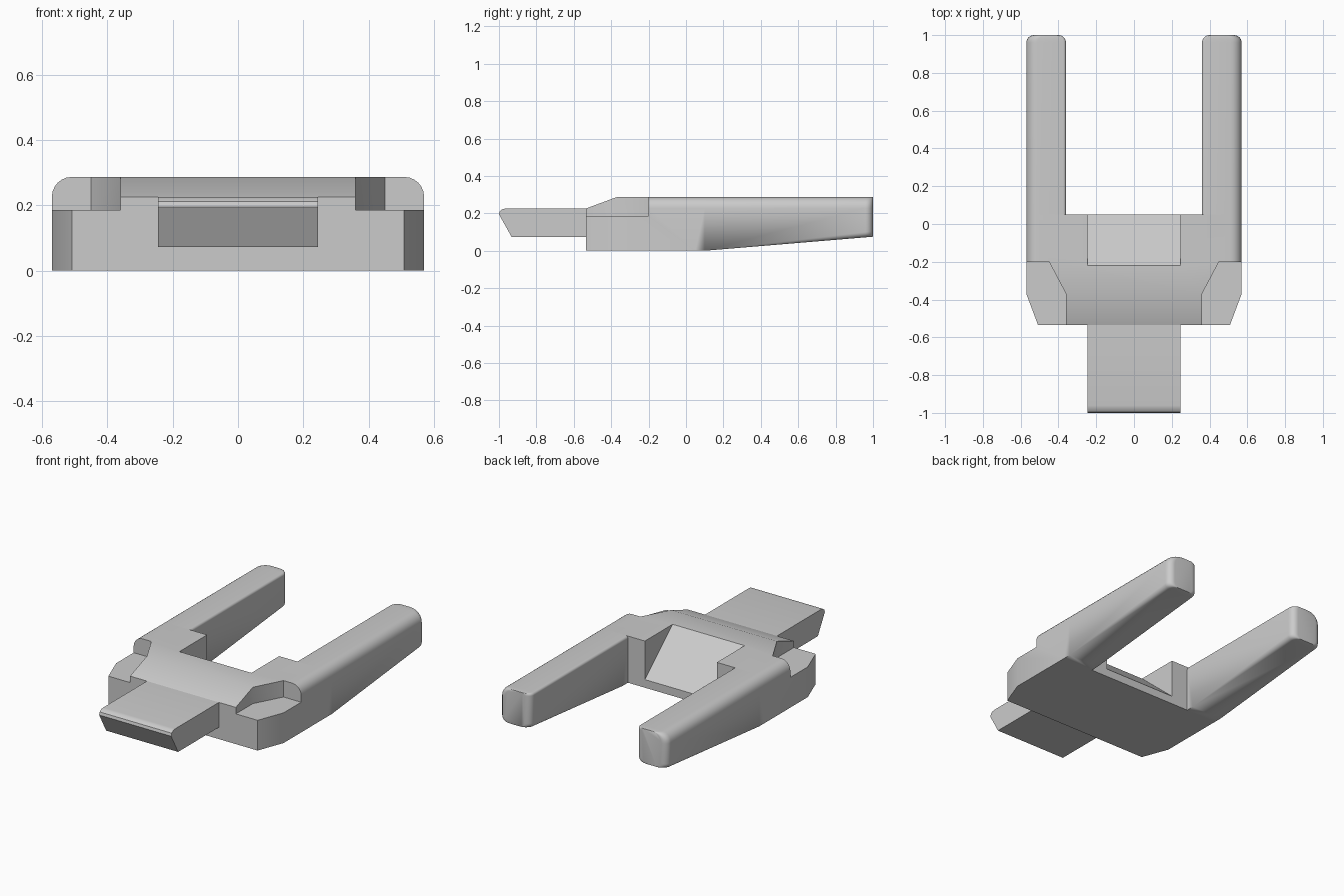
import bpy, bmesh
from math import sin, cos, pi, radians

if "Cube" in bpy.data.objects:
    bpy.data.objects.remove(bpy.data.objects["Cube"])


def finish(name, bm):
    bmesh.ops.remove_doubles(bm, verts=bm.verts, dist=1e-4)
    bmesh.ops.recalc_face_normals(bm, faces=bm.faces)
    me = bpy.data.meshes.new(name)
    bm.to_mesh(me)
    bm.free()
    ob = bpy.data.objects.new(name, me)
    bpy.context.collection.objects.link(ob)
    return ob


def loft(name, rings):
    bm = bmesh.new()
    loops = [[bm.verts.new(p) for p in r] for r in rings]
    n = len(loops[0])
    for a, b in zip(loops, loops[1:]):
        for i in range(n):
            j = (i + 1) % n
            bm.faces.new((a[i], a[j], b[j], b[i]))
    bm.faces.new(loops[0])
    bm.faces.new(loops[-1])
    return finish(name, bm)


def prism(name, pts, axis, lo, hi):
    place = {'x': lambda p, t: (t, p[0], p[1]),
             'y': lambda p, t: (p[0], t, p[1]),
             'z': lambda p, t: (p[0], p[1], t)}[axis]
    return loft(name, [[place(p, t) for p in pts] for t in (lo, hi)])


def section(x0, x1, z0, z1, radii, seg=6):
    # rounded rectangle; radii: bottom-left, bottom-right, top-right, top-left
    corners = [(x0, z0, 1, 1), (x1, z0, -1, 1), (x1, z1, -1, -1), (x0, z1, 1, -1)]
    pts = []
    for k, ((x, z, sx, sz), r) in enumerate(zip(corners, radii)):
        for i in range(seg + 1):
            a = pi + k * pi / 2 + i / seg * pi / 2
            pts.append((x + sx * r + r * cos(a), z + sz * r + r * sin(a)))
    return pts


def apply_mod(ob, mod):
    bpy.context.view_layer.objects.active = ob
    bpy.ops.object.modifier_apply(modifier=mod.name)


def cut(ob, cutter):
    mod = ob.modifiers.new("cut", 'BOOLEAN')
    mod.operation = 'DIFFERENCE'
    mod.solver = 'EXACT'
    mod.object = cutter
    apply_mod(ob, mod)
    bpy.data.objects.remove(cutter)


FRONT, BACK, TOP, OUT, IN = -0.535, 0.05, 0.287, 0.57, 0.36

# base block with rounded upper sides
body_pts = section(-OUT, OUT, 0, TOP, (0, 0, 0.06, 0.06))
body = loft("base_block", [[(x, y, z) for x, z in body_pts] for y in (FRONT, BACK)])

# sloping front of the top
cut(body, prism("slope_cutter", [(-0.37, TOP), (FRONT, 0.226), (-0.7, 0.163),
                                 (-0.7, 0.5), (-0.37, 0.5)], 'x', -1, 1))
# corner notches and chamfers
for s in (1, -1):
    notch = [(IN, -0.7), (IN, -0.37), (0.45, -0.2), (0.7, -0.2), (0.7, -0.7)]
    cut(body, prism("notch_cutter", [(s * x, y) for x, y in notch], 'z', 0.186, 0.5))
    chamfer = [(OUT, -0.37), (0.508, FRONT), (0.447, -0.70), (0.8, -0.7), (0.8, -0.37)]
    cut(body, prism("chamfer_cutter", [(s * x, y) for x, y in chamfer], 'z', -0.2, 0.5))
# ramped recess in the back
cut(body, prism("recess_cutter", [(-0.22, TOP), (BACK, 0.05), (0.2, 0.05),
                                  (0.2, 0.5), (-0.22, 0.5)], 'x', -0.245, 0.245))

# front tongue
tongue = prism("front_tongue", [(FRONT, 0.073), (-0.932, 0.073), (-1, 0.195), (-0.995, 0.212),
                                (-0.98, 0.223), (-0.96, 0.226), (FRONT, 0.226)],
               'x', -0.245, 0.245)

# fork arms: tapered underside, rounded tip
rings = []
END = 0.04
tips = [(1 - END + END * sin(i * pi / 12), END * (1 - cos(i * pi / 12))) for i in range(7)]
for y, inset in [(BACK, 0), (0.1, 0)] + tips:
    t = max(0, (y - 0.1) / 0.9)
    pts = section(IN + inset, OUT - inset, 0.075 * t, TOP,
                  (0.03 * t, 0.03 * t, 0.06, 0.015))
    rings.append([(x, y, z) for x, z in pts])
arms = loft("fork_arms", rings)
apply_mod(arms, arms.modifiers.new("mirror", 'MIRROR'))

for ob in (body, tongue, arms):
    bpy.ops.object.select_all(action='DESELECT')
    ob.select_set(True)
    bpy.context.view_layer.objects.active = ob
    bpy.ops.object.shade_smooth_by_angle(angle=radians(30))
